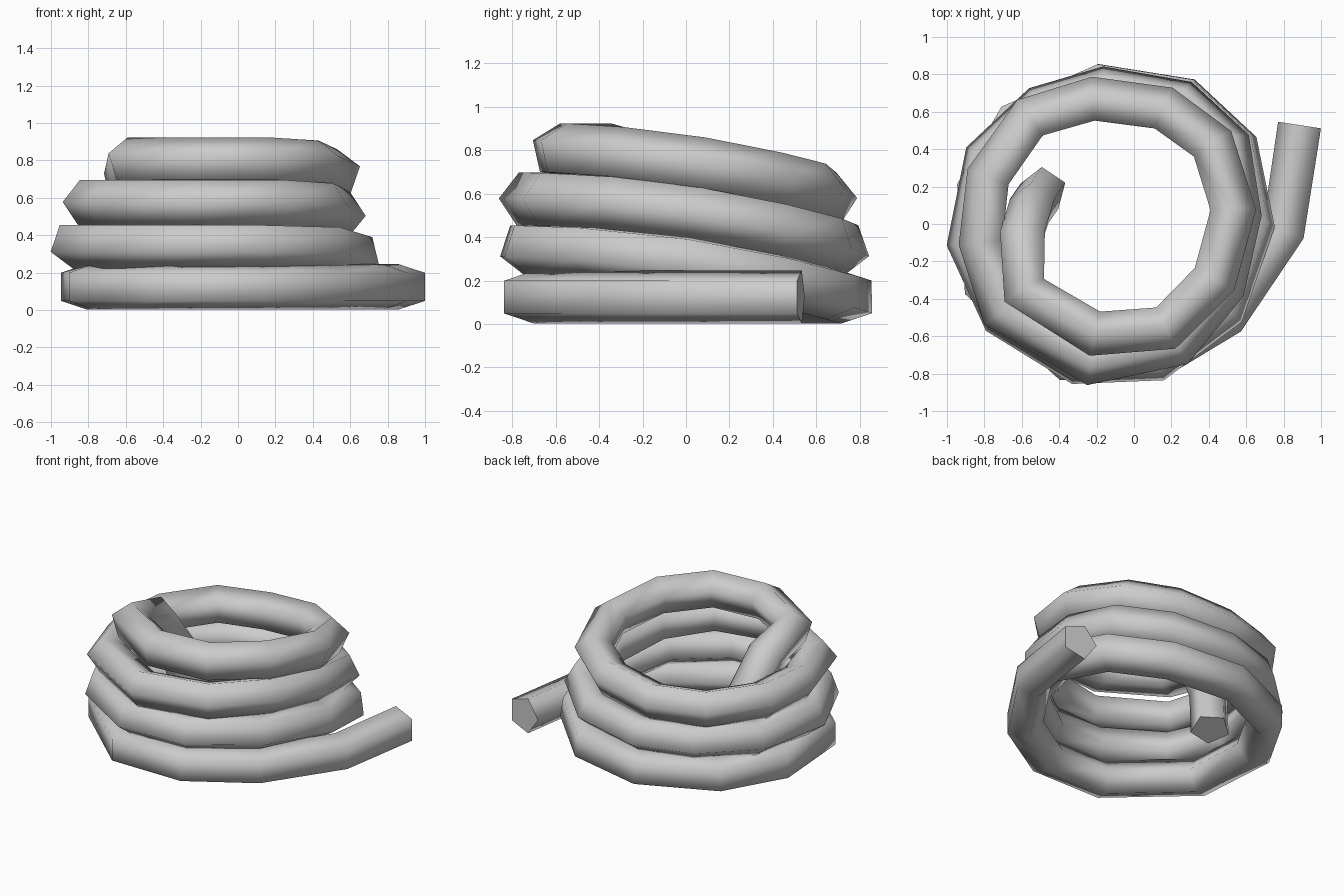
import bpy, bmesh, math
from mathutils import Vector

if "Cube" in bpy.data.objects:
    bpy.data.objects.remove(bpy.data.objects["Cube"])

R = 0.128      # pentagon radius of the rope
RISE = 0.225   # height gained per coil
SIDES = 5

# Rope centre line seen from above, one row per coil (each starts at the back right)
coils = [
    [(.897, .527), (.81, -.04), (.50, -.50), (.11, -.737), (-.36, -.737), (-.81, -.33),
     (-.845, .19), (-.64, .55), (-.18, .752)],
    [(.27, .68), (.55, .42), (.635, 0), (.48, -.45), (.12, -.72), (-.30, -.737),
     (-.70, -.49), (-.88, -.10), (-.79, .35), (-.50, .62), (-.16, .72)],
    [(.25, .65), (.50, .42), (.555, .05), (.47, -.33), (.22, -.64), (-.23, -.735),
     (-.70, -.46), (-.81, -.10), (-.77, .25), (-.55, .56), (-.215, .66)],
    [(.16, .61), (.42, .42), (.53, .07), (.43, -.30), (.17, -.56), (-.21, -.59),
     (-.585, -.36)],
]

# Each coil climbs on its right-hand side and lies level on the left
path = []
z = 0.124
for k, coil in enumerate(coils):
    for x, y in coil:
        if k and x > 0:
            s = min(max((0.75 - y) / 1.5, 0), 1)
            z = 0.124 + RISE * (k - 1 + s * (2 - s))
        path.append(Vector((x, y, z)))

# Loose end dropping down inside the coil
path += [Vector((-.59, -.06, .72)), Vector((-.54, .10, .47)), Vector((-.485, .18, .14))]


def sweep(name, pts):
    """Sweep a pentagon along pts with a minimum-twist frame, flat face outermost."""
    bm = bmesh.new()
    rings = []
    last = len(pts) - 1
    side = prev = None
    for i, p in enumerate(pts):
        a = (p - pts[i - 1]).normalized() if i else Vector()
        b = (pts[i + 1] - p).normalized() if i < last else Vector()
        t = (a + b).normalized()
        if side is None:
            side = t.cross(Vector((0, 0, -1)))
        else:
            side = prev.rotation_difference(t) @ side
        side = (side - t * side.dot(t)).normalized()
        prev = t
        up = side.cross(t)
        ring = []
        for j in range(SIDES):
            ang = math.pi / SIDES + 2 * math.pi * j / SIDES
            ring.append(bm.verts.new(p + R * (math.cos(ang) * side + math.sin(ang) * up)))
        rings.append(ring)
    for r0, r1 in zip(rings, rings[1:]):
        for j in range(SIDES):
            n = (j + 1) % SIDES
            bm.faces.new((r0[j], r0[n], r1[n], r1[j]))
    bm.faces.new(rings[0])
    bm.faces.new(rings[-1])
    bmesh.ops.recalc_face_normals(bm, faces=bm.faces)
    mesh = bpy.data.meshes.new(name)
    bm.to_mesh(mesh)
    bm.free()
    ob = bpy.data.objects.new(name, mesh)
    bpy.context.collection.objects.link(ob)
    return ob


rope = sweep("coiled_rope", path)
bpy.context.view_layer.objects.active = rope
rope.select_set(True)
bpy.ops.object.shade_smooth_by_angle(angle=math.radians(80))
